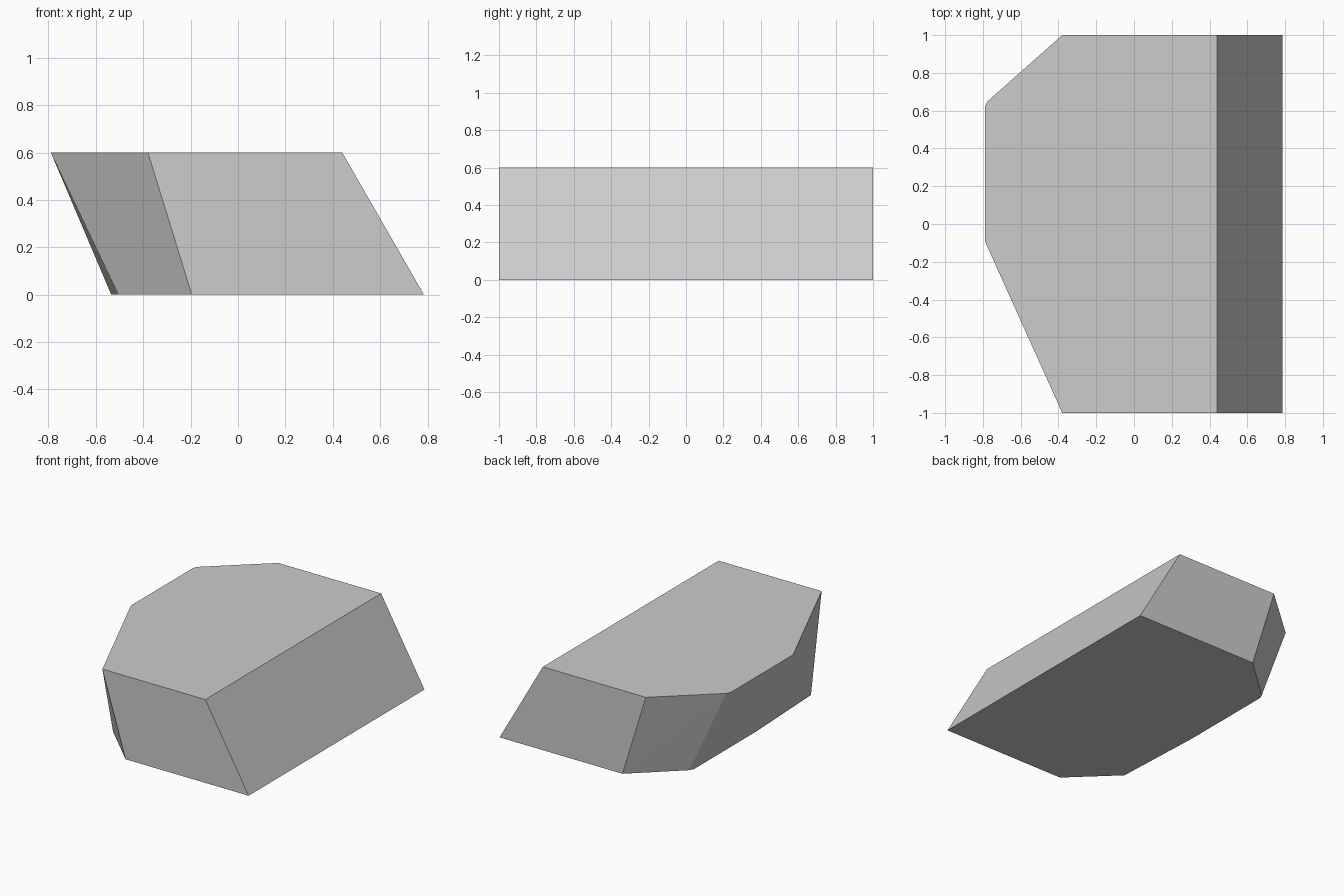
import bpy
import bmesh

cube = bpy.data.objects.get("Cube")
if cube:
    bpy.data.objects.remove(cube, do_unlink=True)

# Single plain grey
grey = bpy.data.materials.new("light_grey")
grey.use_nodes = True
colour = (0.604, 0.604, 0.604, 1.0)
grey.diffuse_color = colour
grey.node_tree.nodes["Principled BSDF"].inputs["Base Color"].default_value = colour

HEIGHT = 0.6
# Outlines run from the straight long side round the faceted side
top_outline = [(0.44, 1), (-0.38, 1), (-0.775, 0.65), (-0.79, 0.62),
               (-0.79, -0.09), (-0.38, -1), (0.44, -1)]
base_outline = [(0.785, 1), (-0.195, 1), (-0.52, 0.705), (-0.535, 0.675),
                (-0.535, -0.04), (-0.505, -0.70), (-0.195, -1), (0.785, -1)]

# Faceted block: convex skin between the two outlines
bm = bmesh.new()
for outline, z in ((base_outline, 0), (top_outline, HEIGHT)):
    for x, y in outline:
        bm.verts.new((x, y, z))
bmesh.ops.convex_hull(bm, input=bm.verts[:])
bmesh.ops.dissolve_limit(bm, angle_limit=0.01, verts=bm.verts[:], edges=bm.edges[:])
bmesh.ops.recalc_face_normals(bm, faces=bm.faces[:])

mesh = bpy.data.meshes.new("faceted_block")
bm.to_mesh(mesh)
bm.free()
mesh.materials.append(grey)
block = bpy.data.objects.new("faceted_block", mesh)
bpy.context.collection.objects.link(block)
